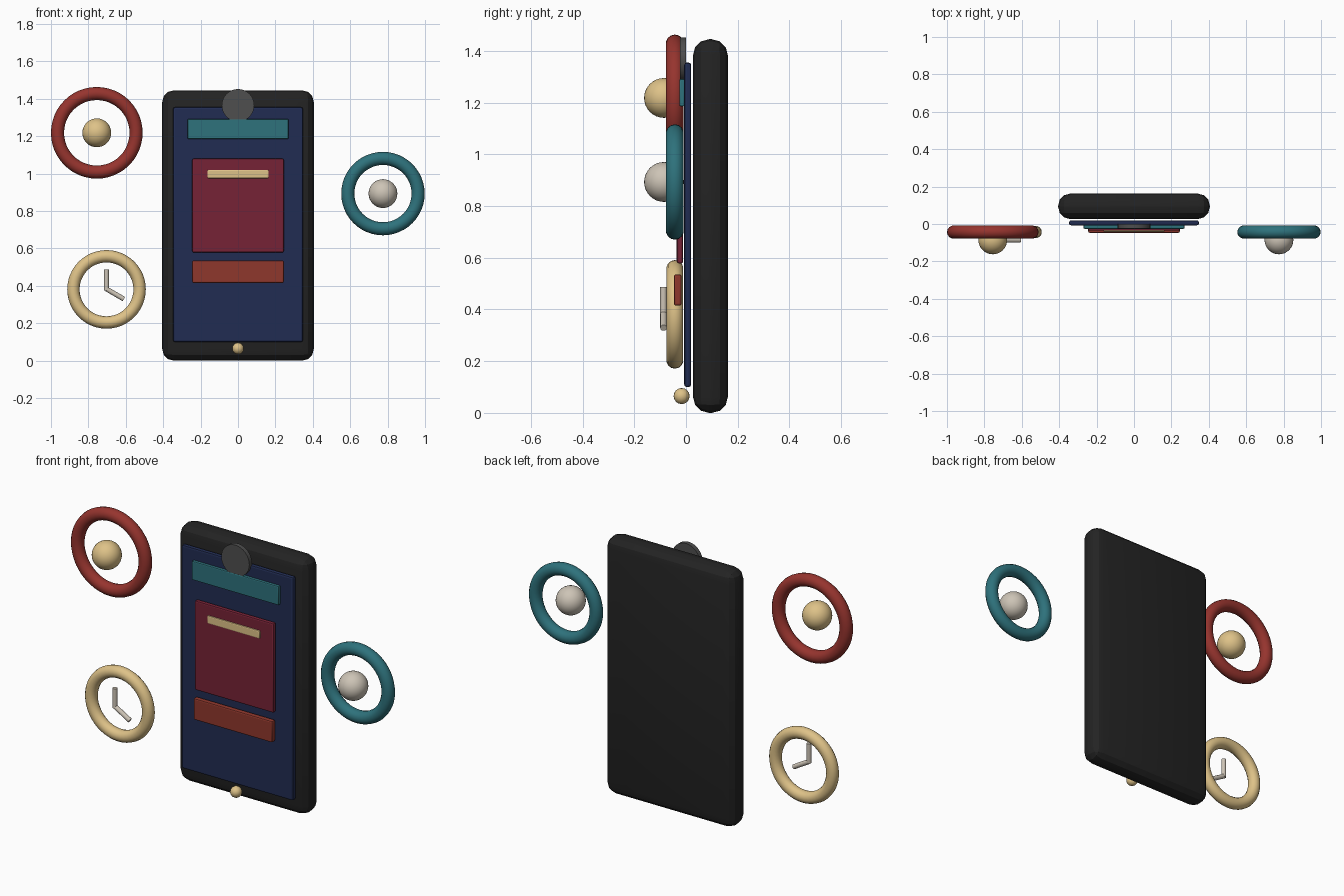
import bpy, math
from mathutils import Vector

if "Cube" in bpy.data.objects:
    bpy.data.objects.remove(bpy.data.objects["Cube"])


def srgb(r, g, b):
    def lin(c):
        c /= 255
        return c / 12.92 if c <= 0.04045 else ((c + 0.055) / 1.055) ** 2.4
    return (lin(r), lin(g), lin(b), 1)


def material(name, *rgb):
    m = bpy.data.materials.new(name)
    m.diffuse_color = srgb(*rgb)
    m.use_nodes = True
    m.node_tree.nodes["Principled BSDF"].inputs["Base Color"].default_value = m.diffuse_color
    return m


BLACK = material("black", 35, 35, 35)
GREY = material("grey", 78, 78, 78)
NAVY = material("navy", 33, 44, 82)
TEAL = material("teal", 46, 114, 124)
CRIMSON = material("crimson", 118, 34, 54)
RUST = material("rust", 143, 55, 44)
RED = material("red", 150, 52, 46)
GOLD = material("gold", 222, 194, 136)
PALE = material("pale", 205, 196, 182)


def finish(name, mat, angle=30):
    ob = bpy.context.object
    ob.name = name
    ob.data.materials.append(mat)
    bpy.ops.object.shade_smooth_by_angle(angle=math.radians(angle))
    return ob


def slab(name, mat, x, y, z, bevel, segments=2):
    """Rounded box from (min, max) ranges."""
    bpy.ops.mesh.primitive_cube_add(size=1)
    ob = bpy.context.object
    ob.location = [(a + b) / 2 for a, b in (x, y, z)]
    ob.scale = [b - a for a, b in (x, y, z)]
    bpy.ops.object.transform_apply(location=False, rotation=False, scale=True)
    mod = ob.modifiers.new("rounding", 'BEVEL')
    mod.width, mod.segments = bevel, segments
    bpy.ops.object.modifier_apply(modifier=mod.name)
    return finish(name, mat, 20)


def ball(name, mat, loc, r, seg=32, rings=16):
    bpy.ops.mesh.primitive_uv_sphere_add(segments=seg, ring_count=rings, radius=r, location=loc)
    return finish(name, mat, 60)


def ring(name, mat, x, z, major, minor):
    bpy.ops.mesh.primitive_torus_add(major_radius=major, minor_radius=minor,
                                     major_segments=48, minor_segments=14,
                                     location=(x, -0.043, z), rotation=(math.pi / 2, 0, 0))
    return finish(name, mat, 60)


def rod(name, mat, start, end, r, sides):
    a, b = Vector(start), Vector(end)
    bpy.ops.mesh.primitive_cylinder_add(vertices=sides, radius=r, depth=(b - a).length,
                                        location=(a + b) / 2)
    bpy.context.object.rotation_euler = (b - a).to_track_quat('Z', 'Y').to_euler()
    return finish(name, mat, 35)


# Device body and screen
slab("body", BLACK, (-0.405, 0.405), (0.027, 0.162), (0, 1.445), 0.062, 3)
slab("screen", NAVY, (-0.347, 0.347), (-0.007, 0.02), (0.10, 1.355), 0.01)

# Panels on the screen
slab("top_banner", TEAL, (-0.27, 0.27), (-0.026, -0.006), (1.185, 1.292), 0.006)
slab("main_panel", CRIMSON, (-0.245, 0.245), (-0.036, -0.011), (0.578, 1.08), 0.008)
slab("title_strip", GOLD, (-0.164, 0.164), (-0.042, -0.022), (0.975, 1.02), 0.006)
slab("lower_button", RUST, (-0.245, 0.245), (-0.047, -0.017), (0.415, 0.536), 0.008)

# Disc at the top and knob at the bottom
rod("top_disc", GREY, (0, -0.024, 1.365), (0, 0, 1.365), 0.087, 32)
ball("home_knob", GOLD, (0, -0.017, 0.065), 0.031, 16, 8)

# Floating rings with balls
for label, mat, core, x, z, major, minor in (
        ("left", RED, GOLD, -0.755, 1.218, 0.21, 0.035),
        ("right", TEAL, PALE, 0.775, 0.893, 0.188, 0.035)):
    ring(label + "_ring", mat, x, z, major, minor)
    ball(label + "_ball", core, (x, -0.085, z), 0.077)

# Clock ring and hands
ring("clock_ring", GOLD, -0.703, 0.381, 0.177, 0.033)
rod("upright_hand", PALE, (-0.703, -0.087, 0.376), (-0.703, -0.087, 0.486), 0.013, 12)
rod("slanted_hand", PALE, (-0.703, -0.087, 0.383), (-0.61, -0.087, 0.329), 0.013, 12)
